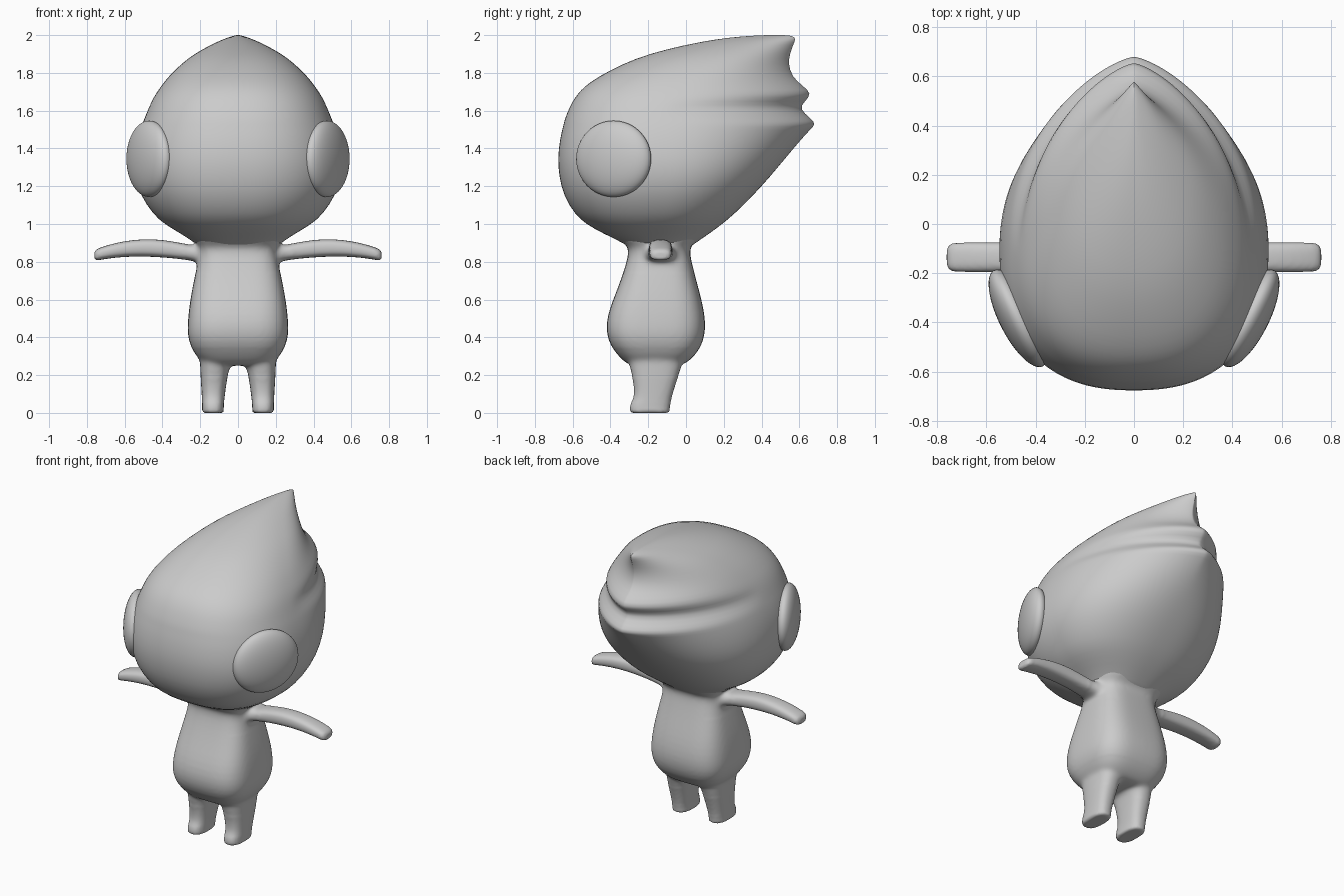
import bpy, bmesh, math
from mathutils import Vector, Matrix

if "Cube" in bpy.data.objects:
    bpy.data.objects.remove(bpy.data.objects["Cube"])

grey = bpy.data.materials.new("plain grey")
grey.diffuse_color = (0.6, 0.6, 0.6, 1)
grey.use_nodes = True
grey.node_tree.nodes["Principled BSDF"].inputs["Base Color"].default_value = grey.diffuse_color


def finish(name, bm, levels=0, mirror=False):
    bmesh.ops.recalc_face_normals(bm, faces=bm.faces[:])
    me = bpy.data.meshes.new(name)
    bm.to_mesh(me)
    bm.free()
    me.materials.append(grey)
    me.shade_smooth()
    ob = bpy.data.objects.new(name, me)
    bpy.context.collection.objects.link(ob)
    if mirror:
        m = ob.modifiers.new("mirror", 'MIRROR')
        m.use_mirror_merge = False
    if levels:
        s = ob.modifiers.new("smooth", 'SUBSURF')
        s.levels = s.render_levels = levels
    return ob


def loft(name, rings, levels=1, mirror=False):
    """Skin a list of closed rings and cap both ends with fans."""
    bm = bmesh.new()
    loops = [[bm.verts.new(p) for p in r] for r in rings]
    n = len(loops[0])
    for a, b in zip(loops, loops[1:]):
        for i in range(n):
            j = (i + 1) % n
            bm.faces.new((a[i], a[j], b[j], b[i]))
    for loop in (loops[0], loops[-1]):
        c = bm.verts.new(sum((v.co for v in loop), Vector()) / n)
        for i in range(n):
            bm.faces.new((loop[i], loop[(i + 1) % n], c))
    return finish(name, bm, levels, mirror)


def oval(n, rx, ry, power=2.0):
    """Points of a rounded-box outline."""
    pts = []
    for i in range(n):
        t = 2 * math.pi * i / n
        c, s = math.cos(t), math.sin(t)
        pts.append((rx * math.copysign(abs(c) ** (2 / power), c),
                    ry * math.copysign(abs(s) ** (2 / power), s)))
    return pts


def evaluated(ob):
    dg = bpy.context.evaluated_depsgraph_get()
    return bpy.data.meshes.new_from_object(ob.evaluated_get(dg))


# Head: level outlines, round in front, blunt low behind and swept to points above
def head_ring(z, front, back, w, yc):
    half, n = [], 20
    blunt = 0.43 + 0.29 * min(1, max(0, (z - 1.1) / 0.43)) ** 2
    if z > 1.7:
        blunt = 0.72 + 0.14 * (z - 1.7) / 0.3
    groove = 0.018 * math.exp(-((z - 1.605) / 0.03) ** 2)
    for i in range(n + 1):
        t = math.pi / 2 * i / n
        half.append((w * math.sin(t) ** (2 / 2.4),
                     yc - (yc - front) * math.cos(t) ** (2 / 2.4)))
    for i in range(1, n + 1):
        u = math.sin(math.pi / 2 * i / n)
        x = w * max(0, 1 - u ** 2.15) ** blunt
        x -= groove * math.sin(math.pi * u ** 0.8) if i < n else 0
        half.append((max(x, 0), yc + (back - yc) * u))
    pts = half + [(-x, y) for x, y in half[-2:0:-1]]
    return [Vector((x, y, z)) for x, y in pts]


# height, front y, back y, half width, y of widest point
head = [(0.86, -.28, .00, .19, -.14), (0.90, -.33, .05, .225, -.14),
        (0.95, -.44, .125, .305, -.14), (1.00, -.53, .192, .39, -.13),
        (1.05, -.588, .253, .448, -.12), (1.15, -.648, .355, .516, -.11),
        (1.25, -.672, .445, .546, -.1), (1.35, -.68, .528, .55, -.1),
        (1.45, -.667, .612, .532, -.1), (1.50, -.655, .658, .517, -.1),
        (1.53, -.648, .69, .507, -.1), (1.56, -.64, .66, .495, -.1),
        (1.61, -.62, .598, .475, -.1), (1.65, -.60, .63, .457, -.09),
        (1.69, -.573, .668, .435, -.07), (1.73, -.535, .62, .407, -.04),
        (1.78, -.465, .56, .369, .0), (1.85, -.33, .542, .298, .08),
        (1.90, -.20, .55, .232, .15), (1.95, -.0, .568, .142, .25),
        (1.98, .17, .582, .075, .36), (1.994, .30, .57, .032, .43),
        (2.00, .42, .53, .01, .48)]
loft("head", [head_ring(*r) for r in head])

# Torso: pear-shaped, flared at the neck; height, front y, back y, half width
torso = [(.25, -.28, -.03, .14), (.262, -.32, .0, .185), (.30, -.357, .045, .222),
         (.35, -.397, .08, .251), (.41, -.42, .10, .268), (.48, -.423, .104, .267),
         (.56, -.402, .092, .259), (.64, -.37, .072, .246), (.72, -.34, .05, .23),
         (.80, -.314, .03, .213), (.85, -.305, .02, .205), (.88, -.31, .025, .21),
         (.905, -.335, .05, .228), (.93, -.36, .075, .24), (.96, -.36, .075, .24)]
parts = [loft("torso", [[Vector((x, y + (f + b) / 2, z))
                         for x, y in oval(32, w, (b - f) / 2, 3.3)]
                        for z, f, b, w in torso])]

# Legs: height, inner x, outer x, front y, back y
leg = [(0, .10, .17, -.26, -.12), (0, .076, .189, -.294, -.088),
       (.004, .075, .19, -.296, -.087), (.03, .075, .19, -.299, -.085),
       (.055, .074, .191, -.292, -.08), (.085, .07, .192, -.274, -.074),
       (.15, .062, .196, -.277, -.055), (.22, .05, .20, -.293, -.03),
       (.27, .035, .202, -.305, -.015), (.33, .03, .20, -.30, -.02)]
parts.append(loft("leg", [[Vector((x + (i + o) / 2, y + (f + b) / 2, z))
                           for x, y in oval(24, (o - i) / 2, (b - f) / 2, 2.6)]
                          for z, i, o, f, b in leg], mirror=True))

# Arms: x, bottom z, top z, half depth
arm = [(.14, .77, .90, .115), (.19, .787, .89, .10), (.225, .802, .885, .077),
       (.30, .814, .90, .064), (.40, .823, .918, .062), (.50, .828, .922, .062),
       (.60, .826, .911, .062), (.68, .818, .892, .062), (.73, .809, .876, .06),
       (.753, .807, .864, .052), (.761, .813, .852, .033)]
parts.append(loft("arm", [[Vector((x, y - .135, z + (lo + hi) / 2))
                           for y, z in oval(20, d, (hi - lo) / 2, 2.8)]
                          for x, lo, hi, d in arm], mirror=True))

# Fuse torso, legs and arms into one skin with soft joints
bm = bmesh.new()
for p in parts:
    bm.from_mesh(evaluated(p))
    bpy.data.objects.remove(p)
raw = finish("raw_body", bm)
rm = raw.modifiers.new("fuse", 'REMESH')
rm.mode = 'VOXEL'
rm.voxel_size = 0.01
fused = evaluated(raw)
bpy.data.objects.remove(raw)
bm = bmesh.new()
bm.from_mesh(fused)
soft = [v for v in bm.verts if v.co.z > 0.06 and abs(v.co.x) < 0.72]
joints = [v for v in soft if 0.19 < v.co.z < 0.34
          or (0.74 < v.co.z < 0.92 and 0.15 < abs(v.co.x) < 0.28)]
for group, times in ((soft, 4), (joints, 10)):
    for _ in range(times):
        bmesh.ops.smooth_vert(bm, verts=group, factor=0.5, use_axis_x=True,
                              use_axis_y=True, use_axis_z=True)
body = finish("body", bm)
bpy.context.view_layer.objects.active = body
body.select_set(True)
bpy.ops.object.shade_smooth_by_angle(angle=math.radians(50))

# Eyes: flattened balls set into the head sides
bm = bmesh.new()
turn = math.atan2(-.45, .89)
bmesh.ops.create_uvsphere(
    bm, u_segments=48, v_segments=24, radius=1,
    matrix=Matrix.Translation((.47, -.383, 1.345)) @ Matrix.Rotation(turn, 4, 'Z')
    @ Matrix.Diagonal((.078, .219, .202, 1)))
finish("eye", bm, mirror=True)
